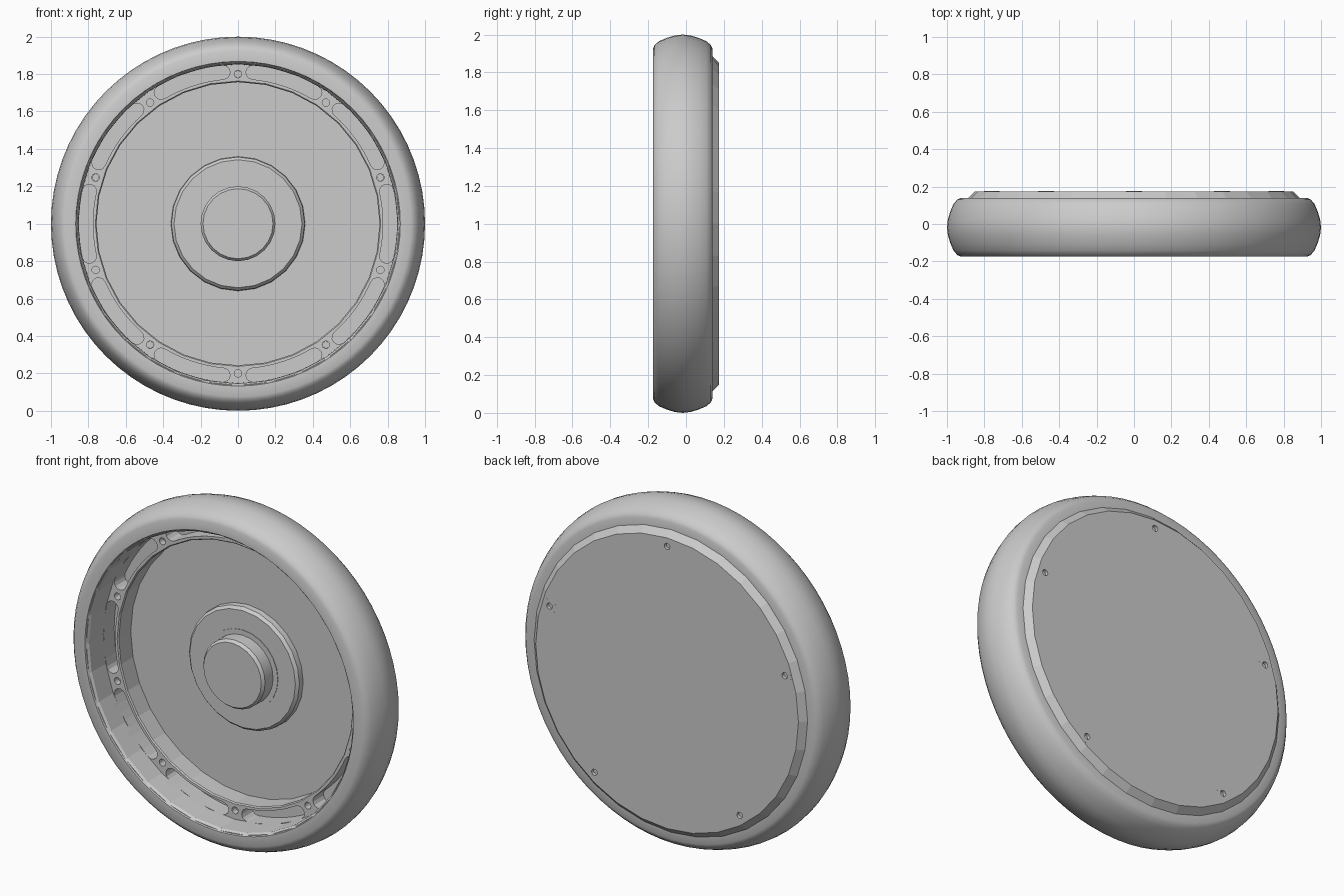
import bpy, bmesh, math

cube = bpy.data.objects.get("Cube")
if cube:
    bpy.data.objects.remove(cube)

grey = bpy.data.materials.new("light grey")
grey.use_nodes = True
colour = (0.6, 0.6, 0.6, 1)
grey.diffuse_color = colour
grey.node_tree.nodes["Principled BSDF"].inputs["Base Color"].default_value = colour


def finish(name, bm, smooth_angle=0):
    """Turn a mesh into an object, standing the axle at height 1."""
    bmesh.ops.remove_doubles(bm, verts=bm.verts, dist=1e-5)
    bmesh.ops.recalc_face_normals(bm, faces=bm.faces)
    mesh = bpy.data.meshes.new(name)
    bm.to_mesh(mesh)
    bm.free()
    mesh.materials.append(grey)
    ob = bpy.data.objects.new(name, mesh)
    bpy.context.collection.objects.link(ob)
    ob.location.z = 1
    if smooth_angle:
        bpy.ops.object.select_all(action='DESELECT')
        ob.select_set(True)
        bpy.context.view_layer.objects.active = ob
        bpy.ops.object.shade_smooth_by_angle(angle=math.radians(smooth_angle))
    return ob


def lathe(name, profile, sides, closed=False, smooth_angle=0):
    """Spin (radius, y) points around the y axle."""
    bm = bmesh.new()
    vs = [bm.verts.new((0, y, r)) for r, y in profile]
    pairs = list(zip(vs, vs[1:])) + ([(vs[-1], vs[0])] if closed else [])
    edges = [bm.edges.new(p) for p in pairs]
    bmesh.ops.spin(bm, geom=vs + edges, cent=(0, 0, 0), axis=(0, 1, 0),
                   angle=math.tau, steps=sides, use_duplicate=False)
    return finish(name, bm, smooth_angle)


def prism(bm, outline, y0, y1):
    """Extrude an (x, z) outline along the axle."""
    face = bm.faces.new([bm.verts.new((x, y0, z)) for x, z in outline])
    new = bmesh.ops.extrude_face_region(bm, geom=[face])["geom"]
    bmesh.ops.translate(bm, vec=(0, y1 - y0, 0),
                        verts=[v for v in new if isinstance(v, bmesh.types.BMVert)])


def polar(r, a):
    return r * math.sin(a), r * math.cos(a)


def circle(centre, r, n=16):
    return [(centre[0] + x, centre[1] + z)
            for x, z in (polar(r, math.tau * i / n) for i in range(n))]


def slot(start, end, r, half, n=8):
    """Curved slot outline with round ends, centred on radius r."""
    outer = [polar(r + half, start + (end - start) * i / n) for i in range(n + 1)]
    inner = [polar(r - half, end - (end - start) * i / n) for i in range(n + 1)]

    def cap(a, turn):
        cx, cz = polar(r, a)
        return [(cx + x, cz + z) for x, z in
                (polar(half, a + turn + math.pi * i / 6) for i in range(1, 6))]
    return outer + cap(end, 0) + inner + cap(start, math.pi)


# Tyre with a softly rounded tread
lathe("tyre", [(0.862, -0.165), (0.868, -0.175), (0.925, -0.175), (0.945, -0.166),
               (0.965, -0.142), (0.982, -0.103), (0.995, -0.06), (1.0, -0.018),
               (0.995, 0.025), (0.982, 0.068), (0.965, 0.107), (0.945, 0.131),
               (0.925, 0.14), (0.87, 0.14)], 72, closed=True, smooth_angle=50)

# Dished rim with a front ledge, a floor and a bevelled back cover
rim = lathe("rim", [(0, 0.09), (0.757, 0.09), (0.757, -0.02), (0.763, -0.027),
                    (0.853, -0.027), (0.855, -0.155), (0.864, -0.168), (0.885, -0.168),
                    (0.885, 0.14), (0.85, 0.175), (0, 0.175)], 32)

# Pockets and screw holes cut into the ledge, every other hole going right through
step = math.tau / 10
bm = bmesh.new()
for i in range(10):
    a = i * step
    prism(bm, slot(a + 0.098, a + step - 0.098, 0.813, 0.037), -0.06, 0.07)
    prism(bm, circle(polar(0.8, a), 0.02), -0.06, 0.01 if i % 2 else 0.25)
cutter = finish("ledge_cutter", bm)
cutter.hide_render = True
cutter.hide_set(True)
cut = rim.modifiers.new("cut ledge", 'BOOLEAN')
cut.object = cutter
cut.solver = 'EXACT'

# Hub: broad bevelled boss, thin collar and axle cap
lathe("hub_boss", [(0.36, 0.1), (0.357, 0.058), (0.342, 0.042), (0, 0.042)], 24, smooth_angle=20)
lathe("hub_collar", [(0.23, 0.05), (0.23, 0.039), (0, 0.039)], 24, smooth_angle=20)
lathe("axle_cap", [(0.2, 0.05), (0.2, -0.035), (0.187, -0.052), (0, -0.052)], 24, smooth_angle=20)

# Screws set flush in the back cover, each a washer with a sunken socket
for i in range(0, 10, 2):
    x, z = polar(0.8, i * step)
    ring = lathe("back_screw", [(0.018, 0.165), (0.042, 0.165), (0.042, 0.1751),
                                (0.018, 0.1751)], 16, closed=True)
    ring.location = (x, 0, 1 + z)
    bm = bmesh.new()
    prism(bm, circle((x, z), 0.021, 6), 0.13, 0.155)
    finish("screw_socket", bm)
